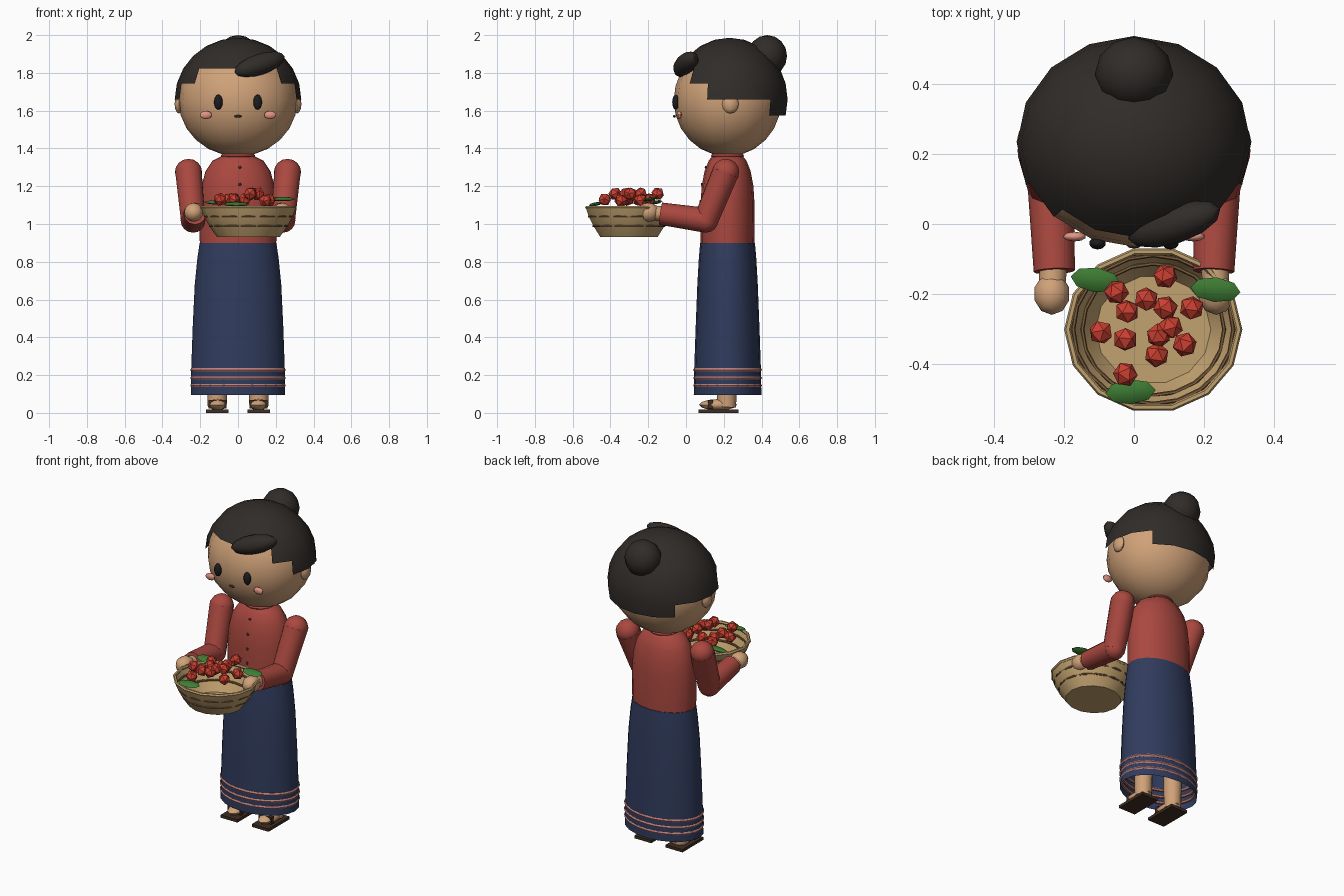
import bpy, bmesh, random
from math import pi, sin, cos, atan2, degrees, radians
from mathutils import Vector, Matrix, Euler

if "Cube" in bpy.data.objects:
    bpy.data.objects.remove(bpy.data.objects["Cube"])

random.seed(4)


def material(name, r, g, b):
    m = bpy.data.materials.new(name)
    m.diffuse_color = (r, g, b, 1)
    m.use_nodes = True
    m.node_tree.nodes["Principled BSDF"].inputs["Base Color"].default_value = m.diffuse_color
    return m


SKIN = material("skin", .63, .36, .19)
HAIR = material("hair", .03, .025, .022)
RED = material("blouse_red", .40, .065, .05)
NAVY = material("skirt_navy", .03, .045, .11)
PINK = material("stripe_pink", .52, .21, .19)
CHEEK = material("cheek_pink", .75, .30, .22)
DARK = material("eye_dark", .012, .012, .014)
BROWN = material("sandal_brown", .05, .026, .016)
TAN = material("basket_tan", .54, .36, .16)
BAND = material("weave_brown", .20, .11, .045)
FRUIT = material("fruit_red", .60, .05, .03)
LEAF = material("leaf_green", .05, .21, .035)


def finish(name, bm, mat, smooth=True, angle=35):
    bmesh.ops.recalc_face_normals(bm, faces=bm.faces)
    me = bpy.data.meshes.new(name)
    bm.to_mesh(me)
    bm.free()
    me.materials.append(mat)
    ob = bpy.data.objects.new(name, me)
    bpy.context.collection.objects.link(ob)
    if smooth:
        bpy.ops.object.select_all(action='DESELECT')
        ob.select_set(True)
        bpy.context.view_layer.objects.active = ob
        bpy.ops.object.shade_smooth_by_angle(angle=radians(angle))
    return ob


def ball(name, loc, size, mat, seg=12, rings=8, rot=(0, 0, 0), smooth=True):
    bm = bmesh.new()
    bmesh.ops.create_uvsphere(bm, u_segments=seg, v_segments=rings, radius=1)
    bm.transform(Matrix.LocRotScale(Vector(loc), Euler(rot), Vector(size)))
    return finish(name, bm, mat, smooth, 50)


def lathe(name, center, profile, mat, seg=20, closed=False, caps=(False, False)):
    """Elliptical loft through (rx, ry, z) rings."""
    bm = bmesh.new()
    rings = [[bm.verts.new((center[0] + rx * cos(2 * pi * i / seg),
                            center[1] + ry * sin(2 * pi * i / seg), z)) for i in range(seg)]
             for rx, ry, z in profile]
    pairs = list(zip(rings, rings[1:])) + ([(rings[-1], rings[0])] if closed else [])
    for a, b in pairs:
        for i in range(seg):
            j = (i + 1) % seg
            bm.faces.new((a[i], a[j], b[j], b[i]))
    for use, ring in zip(caps, (rings[0], rings[-1])):
        if use:
            bm.faces.new(ring)
    return finish(name, bm, mat)


def hoop(name, center, rx, ry, z, t, mat, seg=24):
    prof = [(rx + t * cos(k * pi / 3), ry + t * cos(k * pi / 3), z + t * sin(k * pi / 3)) for k in range(6)]
    return lathe(name, center, prof, mat, seg, closed=True)


def limb(name, p, q, r1, r2, mat, seg=12):
    p, q = Vector(p), Vector(q)
    bm = bmesh.new()
    bmesh.ops.create_cone(bm, cap_ends=True, segments=seg, radius1=r1, radius2=r2, depth=(q - p).length)
    rot = (q - p).to_track_quat('Z', 'Y')
    bm.transform(Matrix.LocRotScale((p + q) / 2, rot, None))
    return finish(name, bm, mat)


def box(name, loc, size, mat):
    bm = bmesh.new()
    bmesh.ops.create_cube(bm, size=1)
    bm.transform(Matrix.LocRotScale(Vector(loc), None, Vector(size)))
    return finish(name, bm, mat, False)


# head and stepped hair cap
ball("head", (0, .22, 1.655), (.315, .285, .297), SKIN, 16, 12)
bm = bmesh.new()
bmesh.ops.create_uvsphere(bm, u_segments=16, v_segments=12, radius=1)
drop = []
for f in bm.faces:
    c = f.calc_center_median()
    a = abs(degrees(atan2(c.x, -c.y)))          # angle away from the front
    low = .5 if a < 45 else .25 if a < 67.5 else 0 if a < 135 else -.26
    if c.z < low:
        drop.append(f)
bmesh.ops.delete(bm, geom=drop, context='FACES')
bm.transform(Matrix.LocRotScale(Vector((0, .23, 1.66)), None, Vector((.335, .308, .326))))
finish("hair_cap", bm, HAIR)
ball("hair_bun", (0, .43, 1.89), (.112, .105, .11), HAIR, 12, 8)
ball("hair_fringe", (.115, 0, 1.845), (.145, .056, .056), HAIR, 12, 8, (0, radians(-17), radians(18)))

# face
ball("mouth", (0, -.062, 1.57), (.02, .008, .007), BROWN, 8, 6)
for side, s in (("left", -1), ("right", 1)):
    ball(side + "_eye", (s * .104, -.055, 1.645), (.024, .018, .04), DARK, 10, 8)
    ball(side + "_cheek", (s * .17, -.036, 1.577), (.033, .014, .022), CHEEK, 10, 6)
    ball(side + "_ear", (s * .312, .235, 1.635), (.024, .044, .05), SKIN, 8, 6)

# blouse
BODY = (0, .22)
lathe("blouse", BODY, [(.20, .142, .87), (.205, .143, .95), (.203, .142, 1.12), (.193, .137, 1.2),
                       (.172, .122, 1.28), (.135, .10, 1.335), (.085, .08, 1.36)],
      RED, 16, caps=(True, True))
hoop("collar", BODY, .075, .072, 1.36, .016, RED, 16)
limb("neck", (0, .22, 1.33), (0, .22, 1.42), .065, .065, SKIN)
for i, (y, z) in enumerate([(.105, 1.3), (.084, 1.21), (.078, 1.12), (.077, 1.03)]):
    ball(f"button_{i}", (.01, y, z), (.008, .006, .008), BROWN, 8, 6)

# skirt with hem stripes
lathe("skirt", BODY, [(.203, .145, .9), (.215, .152, .82), (.229, .160, .68), (.24, .169, .45),
                      (.248, .177, .22), (.25, .179, .095)], NAVY, 20, caps=(True, False))
for i, z in enumerate((.145, .185, .228)):
    hoop(f"hem_stripe_{i}", BODY, .243, .172, z, .010, PINK, 32)

# arms, legs and sandals
for side, s in (("left", -1), ("right", 1)):
    shoulder, elbow, wrist = (s * .262, .21, 1.275), (s * .238, .105, 1.02), (s * .228, -.135, 1.055)
    limb(side + "_upper_sleeve", shoulder, elbow, .072, .066, RED)
    ball(side + "_shoulder", shoulder, (.072, .072, .07), RED)
    ball(side + "_elbow", elbow, (.066, .066, .066), RED)
    limb(side + "_forearm_sleeve", elbow, wrist, .066, .059, RED)
    limb(side + "_wrist", (s * .23, -.11, 1.052), (s * .234, -.17, 1.06), .04, .038, SKIN)
    ball(side + "_hand", (s * .235, -.2, 1.062), (.052, .06, .05), SKIN, 10, 8)

    limb(side + "_leg", (s * .11, .215, .03), (s * .11, .22, .45), .05, .06, SKIN)
    ball(side + "_foot", (s * .108, .17, .043), (.052, .1, .03), SKIN, 10, 6)
    box(side + "_sandal_sole", (s * .11, .172, .009), (.118, .21, .018), BROWN)
    box(side + "_sandal_strap", (s * .108, .13, .045), (.094, .026, .044), BROWN)

# basket with woven bands
BASKET = (.055, -.302)
lathe("basket", BASKET, [(.165, .155, .93), (.205, .19, .985), (.235, .218, 1.04), (.252, .236, 1.09)],
      TAN, 14, caps=(True, False))
hoop("basket_rim", BASKET, .245, .228, 1.087, .010, TAN, 14)
for i, (r, z) in enumerate(((.203, .99), (.229, 1.04))):
    hoop(f"basket_band_{i}", BASKET, r, r * .928, z, .006, BAND, 20)

# fruit pile
spots = [(.09, -.15), (-.05, -.195), (.035, -.215), (.09, -.24), (.165, -.24), (-.02, -.25), (.105, -.295),
         (-.095, -.31), (-.025, -.33), (.07, -.32), (.145, -.345), (.065, -.375), (-.025, -.43)]
for i, (x, y) in enumerate(spots):
    bm = bmesh.new()
    bmesh.ops.create_icosphere(bm, subdivisions=1, radius=.036)
    z = (1.16 if i % 3 != 1 else 1.125) if x > .05 else 1.13
    turn = Euler([random.uniform(0, 3) for _ in range(3)])
    bm.transform(Matrix.LocRotScale(Vector((x, y, z)), turn, None))
    finish(f"fruit_{i}", bm, FRUIT, False)

# leaves
for i, (x, y, z, a) in enumerate([(-.11, -.16, 1.115, -8), (.233, -.188, 1.132, -6), (-.01, -.48, 1.105, 4)]):
    ball(f"leaf_{i}", (x, y, z), (.072, .036, .01), LEAF, 8, 4, (radians(10), 0, radians(a)))
